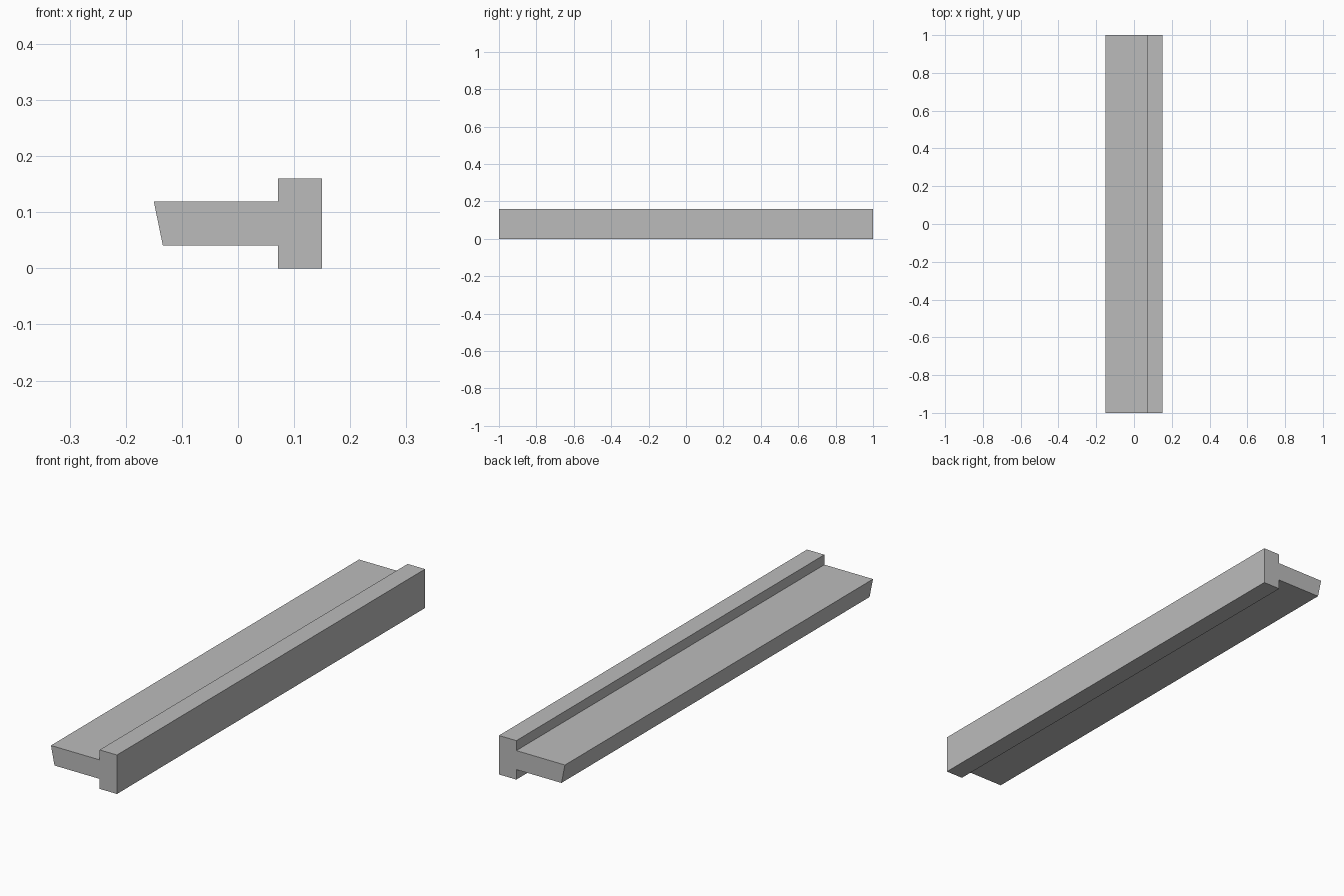
import bpy
import bmesh

cube = bpy.data.objects.get("Cube")
if cube:
    bpy.data.objects.remove(cube, do_unlink=True)

# Single plain grey
grey = bpy.data.materials.new("plain grey")
grey.use_nodes = True
colour = (0.5, 0.5, 0.5, 1)
grey.diffuse_color = colour
for node in grey.node_tree.nodes:
    if node.type == "BSDF_PRINCIPLED":
        node.inputs["Base Color"].default_value = colour


def extrude_profile(name, profile, length):
    """Sweep a closed x-z outline along y, centred on the origin."""
    bm = bmesh.new()
    face = bm.faces.new([bm.verts.new((x, -length / 2, z)) for x, z in profile])
    swept = bmesh.ops.extrude_face_region(bm, geom=[face], use_keep_orig=True)
    moved = [v for v in swept["geom"] if isinstance(v, bmesh.types.BMVert)]
    bmesh.ops.translate(bm, verts=moved, vec=(0, length, 0))
    bmesh.ops.recalc_face_normals(bm, faces=bm.faces)
    mesh = bpy.data.meshes.new(name)
    bm.to_mesh(mesh)
    bm.free()
    mesh.materials.append(grey)
    obj = bpy.data.objects.new(name, mesh)
    bpy.context.collection.objects.link(obj)
    return obj


# T-shaped bar: upright flange on the left, web with a slanted free edge
flange_outer, flange_inner = 0.15, 0.071
height, web_top, web_bottom = 0.16, 0.119, 0.041
extrude_profile("t_section_bar", [
    (flange_outer, 0),
    (flange_outer, height),
    (flange_inner, height),
    (flange_inner, web_top),
    (-0.15, web_top),
    (-0.134, web_bottom),
    (flange_inner, web_bottom),
    (flange_inner, 0),
], 2)
